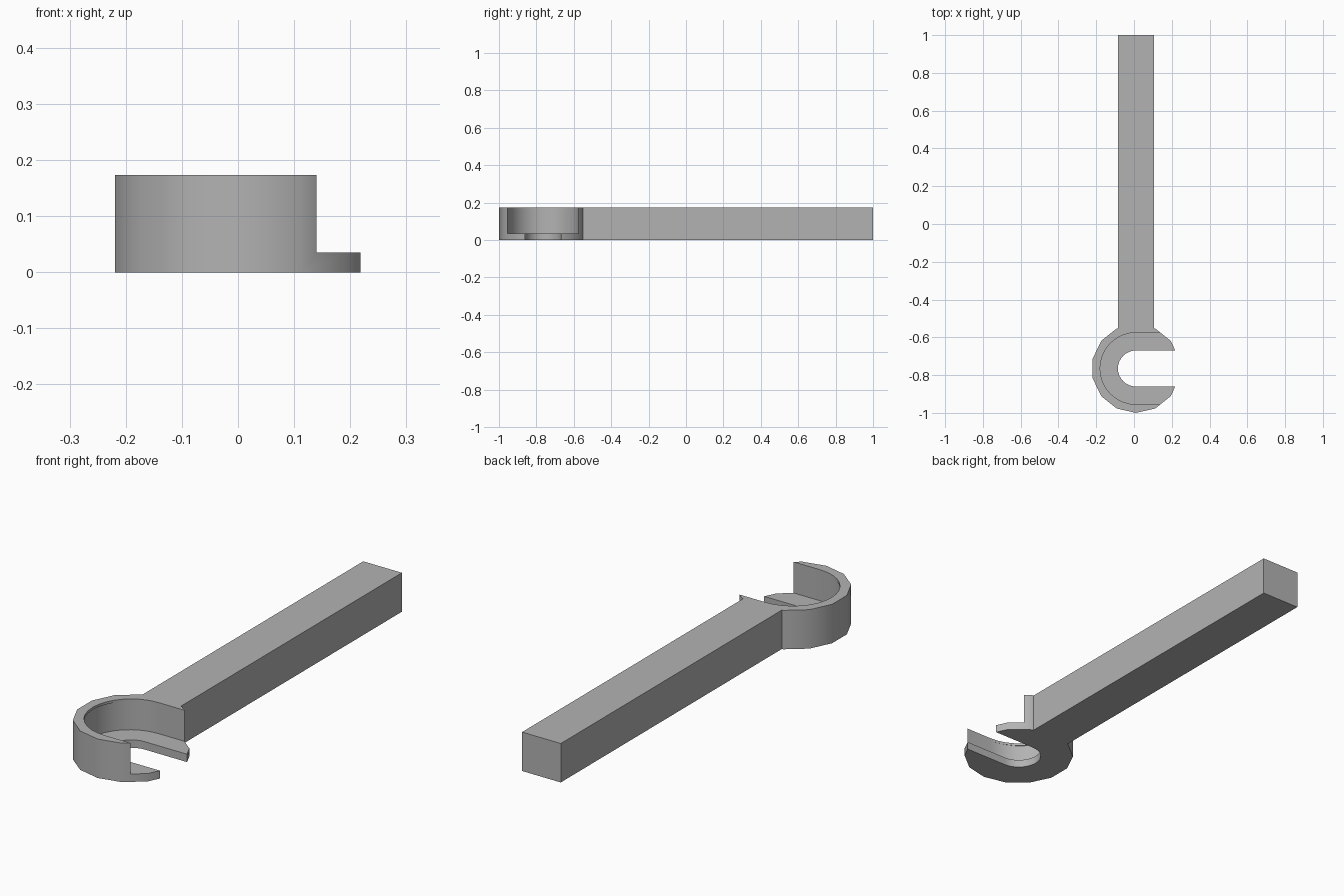
import bpy
import bmesh
from math import cos, sin, pi, radians

if "Cube" in bpy.data.objects:
    bpy.data.objects.remove(bpy.data.objects["Cube"], do_unlink=True)

CX, CY = 0.0103, -0.765      # centre of the round head
HEIGHT, FLOOR, LIP = 0.173, 0.035, 0.162
HEAD_R, POCKET_R, SLOT_R = 0.235, 0.19, 0.0955

grey = bpy.data.materials.new("plain grey")
grey.use_nodes = True
grey.diffuse_color = (0.45, 0.45, 0.45, 1)
grey.node_tree.nodes["Principled BSDF"].inputs["Base Color"].default_value = (0.45, 0.45, 0.45, 1)


def prism(name, outline, z0, z1):
    """Extrude a counter-clockwise outline from z0 to z1."""
    bm = bmesh.new()
    base = bm.faces.new([bm.verts.new((x, y, z0)) for x, y in outline])
    top = bmesh.ops.extrude_face_region(bm, geom=[base])["geom"]
    for v in top:
        if isinstance(v, bmesh.types.BMVert):
            v.co.z = z1
    bmesh.ops.recalc_face_normals(bm, faces=bm.faces)
    mesh = bpy.data.meshes.new(name)
    bm.to_mesh(mesh)
    bm.free()
    mesh.materials.append(grey)
    obj = bpy.data.objects.new(name, mesh)
    bpy.context.collection.objects.link(obj)
    return obj


def open_slot(radius, shift=0.0, steps=16):
    """Half circle on the -x side, running straight out past the head on +x."""
    arc = [pi / 2 + pi * i / steps for i in range(steps + 1)]
    pts = [(CX + (radius + shift) * cos(a), CY + radius * sin(a)) for a in arc]
    return pts + [(0.5, CY - radius), (0.5, CY + radius)]


def combine(target, tool, operation):
    mod = target.modifiers.new(operation, "BOOLEAN")
    mod.operation, mod.object, mod.solver = operation, tool, "EXACT"
    bpy.context.view_layer.objects.active = target
    bpy.ops.object.modifier_apply(modifier=mod.name)
    bpy.data.objects.remove(tool, do_unlink=True)


# Fourteen-sided head joined to the bar handle
sides = 14
head = [(CX + HEAD_R * cos(2 * pi * i / sides + pi / 2),
         CY + HEAD_R * sin(2 * pi * i / sides + pi / 2)) for i in range(sides)]
body = prism("open_ended_holder", head, 0, HEIGHT)
half = 0.095
bar = [(CX - half, CY), (CX + half, CY), (CX + half, 1), (CX - half, 1)]
combine(body, prism("handle", bar, 0, HEIGHT), "UNION")

# Deep pocket with a thin crescent lip left at the rim, then the through slot
combine(body, prism("pocket_cutter", open_slot(POCKET_R, 0.007), FLOOR, LIP), "DIFFERENCE")
combine(body, prism("rim_cutter", open_slot(POCKET_R), LIP - 0.01, HEIGHT + 0.1), "DIFFERENCE")
combine(body, prism("slot_cutter", open_slot(SLOT_R), -0.1, HEIGHT + 0.1), "DIFFERENCE")

# Smooth curved walls, sharp corners
bpy.ops.object.select_all(action="DESELECT")
body.select_set(True)
bpy.context.view_layer.objects.active = body
bpy.ops.object.shade_smooth_by_angle(angle=radians(30))
